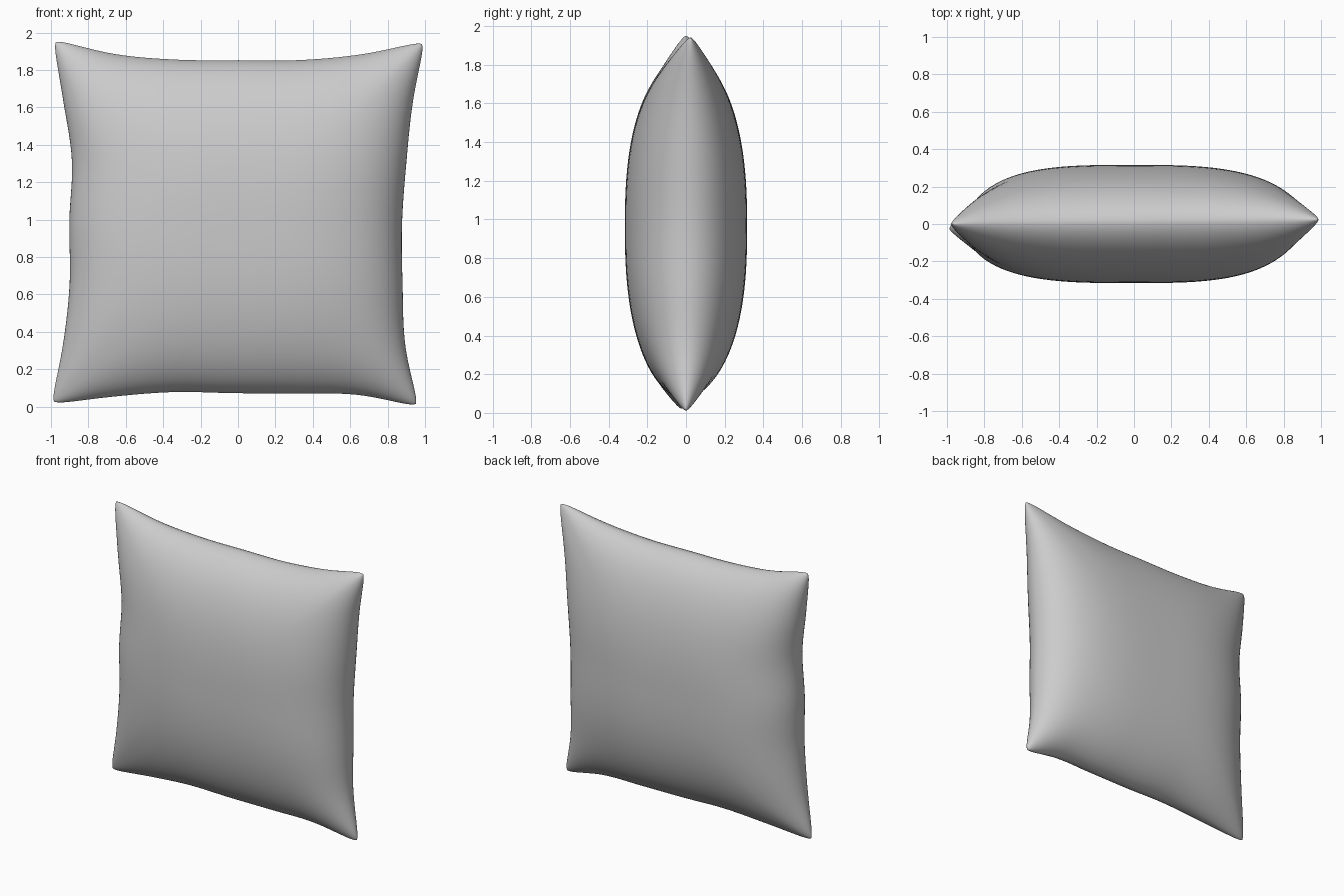
import bpy, bmesh, math

default = bpy.data.objects.get("Cube")
if default:
    bpy.data.objects.remove(default, do_unlink=True)

# Outline of the four seams, sampled evenly from corner to corner
LEFT = [-1.0, -.935, -.9, -.902, -.888, -.935, -.99]
RIGHT = [.967, .895, .88, .877, .9, .935, 1.0]
TOP = [1.965, 1.885, 1.855, 1.852, 1.853, 1.885, 1.955]
BOTTOM = [.012, .053, .078, .072, .07, .063, -.002]


def along(values, s):
    """Smooth curve through evenly spaced values, s from -1 to 1."""
    n = len(values) - 1
    f = min(max((s + 1) / 2 * n, 0), n)
    i = min(int(f), n - 1)
    t = f - i
    b, c = values[i], values[i + 1]
    a = values[i - 1] if i > 0 else 2 * b - c
    d = values[i + 2] if i + 2 <= n else 2 * c - b
    return b + t / 2 * (c - a + t * (2 * a - 5 * b + 4 * c - d + t * (3 * (b - c) + d - a)))


def lerp(a, b, s):
    return a + (b - a) * (s + 1) / 2


def cushion_point(u, v, side):
    au, av = min(abs(u), 1), min(abs(v), 1)
    # plump middle plus a little stuffing that reaches into the corners
    plump = .292 * (1 - au ** 3.2) ** .52 * (1 - av ** 2.5) ** .6
    stuffing = .024 * math.sqrt((1 - au ** 8) * (1 - av ** 8))
    # the seam is slightly twisted out of its plane
    twist = .012 * (u + v) * max(au, av) ** 4
    # blunt the corners
    blunt = 1 - .014 * (au * av) ** 25
    u, v = u * blunt, v * blunt
    return (lerp(along(LEFT, v), along(RIGHT, v), u),
            side * (plump + stuffing) + twist,
            lerp(along(BOTTOM, u), along(TOP, u), v))


# Front and back panels, welded along the seam
bm = bmesh.new()
for side in (-1, 1):
    grid = bmesh.ops.create_grid(bm, x_segments=56, y_segments=56, size=1)
    for vert in grid["verts"]:
        u, v = (math.sin(c * math.pi / 2) for c in vert.co.xy)
        vert.co = cushion_point(u, v, side)
bmesh.ops.remove_doubles(bm, verts=bm.verts, dist=.00002)
bmesh.ops.recalc_face_normals(bm, faces=bm.faces)
for face in bm.faces:
    face.smooth = True

mesh = bpy.data.meshes.new("cushion")
bm.to_mesh(mesh)
bm.free()
cushion = bpy.data.objects.new("cushion", mesh)
bpy.context.collection.objects.link(cushion)

# Plain grey fabric
fabric = bpy.data.materials.new("grey_fabric")
fabric.use_nodes = True
colour = (.6, .6, .6, 1)
fabric.diffuse_color = colour
fabric.node_tree.nodes["Principled BSDF"].inputs["Base Color"].default_value = colour
mesh.materials.append(fabric)
